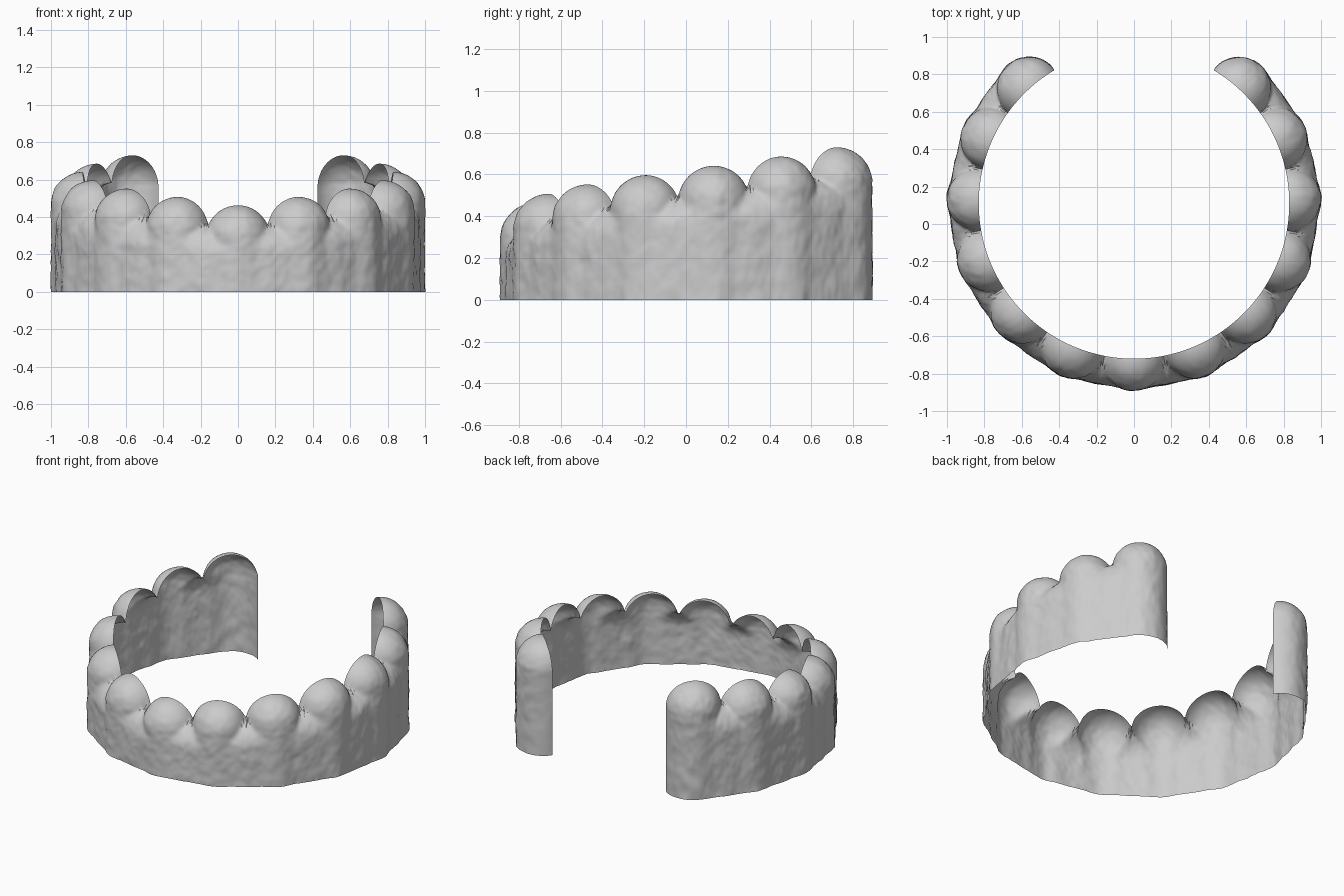
import bpy, math
from mathutils import noise, Vector

if "Cube" in bpy.data.objects:
    bpy.data.objects.remove(bpy.data.objects["Cube"])

R_IN, CY = 0.83, 0.11          # inner circle radius and its y centre
R_DOME, BAND = 0.17, 0.153     # dome radius, thickness of the band between domes
STEP = math.radians(22.9)      # angle between domes
LAST = 6                       # domes on each side of the front one
HALF = 2 * math.asin(R_DOME / (2 * R_IN))
END = LAST * STEP + HALF       # where the horseshoe stops
COLS, ROWS = 600, 48


def top_at(k):
    # dome tops rise towards the back
    return 0.463 + 0.0445 * k


def dome_top(k, phi):
    d = R_DOME ** 2 - (2 * R_IN * math.sin(phi / 2)) ** 2
    return top_at(k) - R_DOME + math.sqrt(d) if d > 0 else 0


def dome_radius(k, phi, z):
    # upright capsule standing on the inner circle
    dz = max(0, z - (top_at(k) - R_DOME))
    d = R_DOME ** 2 - dz ** 2 - (R_IN * math.sin(phi)) ** 2
    return max(R_IN, R_IN * math.cos(phi) + math.sqrt(d)) if d > 0 else R_IN


def band_radius(a, top, z):
    # gum band, rounded over at its top and at the open ends
    t = min(1, max(0, (z - top + 0.16) / 0.16))
    e = min(1, max(0, (a - LAST * STEP) / HALF))
    return R_IN + BAND * math.sqrt(1 - t * t) * math.sqrt(1 - e * e)


def smooth_max(a, b, k=0.02):
    h = max(k - abs(a - b), 0) / k
    return max(a, b) + h * h * k / 4


verts, faces = [], []
for i in range(COLS + 1):
    th = END * math.sin(math.pi * (i / COLS - 0.5))
    a = abs(th)
    near = {min(LAST, int(a / STEP)), min(LAST, int(a / STEP) + 1)}
    band_top = top_at(a / STEP) - 0.125
    if a > LAST * STEP:
        band_top = 0.3
    z_top = max([band_top] + [dome_top(k, a - k * STEP) for k in near])
    for j in range(ROWS + 1):
        t = j / ROWS
        z = z_top * (1 - (1 - t) ** 1.8)
        r = max(dome_radius(k, a - k * STEP, z) for k in near)
        r = smooth_max(r, band_radius(a, band_top, z))
        if j == ROWS or i in (0, COLS):
            r = R_IN
        else:
            # slightly lumpy hand-made surface
            p = Vector((math.sin(th), -math.cos(th), z))
            r += 0.005 * noise.noise(p * 14) + 0.003 * noise.noise(p * 30)
            r = max(r, R_IN)
        verts.append((r * math.sin(th), CY - r * math.cos(th), z))

W = ROWS + 1
for i in range(COLS):
    for j in range(ROWS):
        q = i * W + j
        faces.append((q, q + W, q + W + 1, q + 1))

# open scalloped shell
mesh = bpy.data.meshes.new("scalloped_arch")
mesh.from_pydata(verts, [], faces)
arch = bpy.data.objects.new("scalloped_arch", mesh)
bpy.context.collection.objects.link(arch)
bpy.context.view_layer.objects.active = arch
arch.select_set(True)
bpy.ops.object.shade_smooth_by_angle(angle=math.radians(40))
